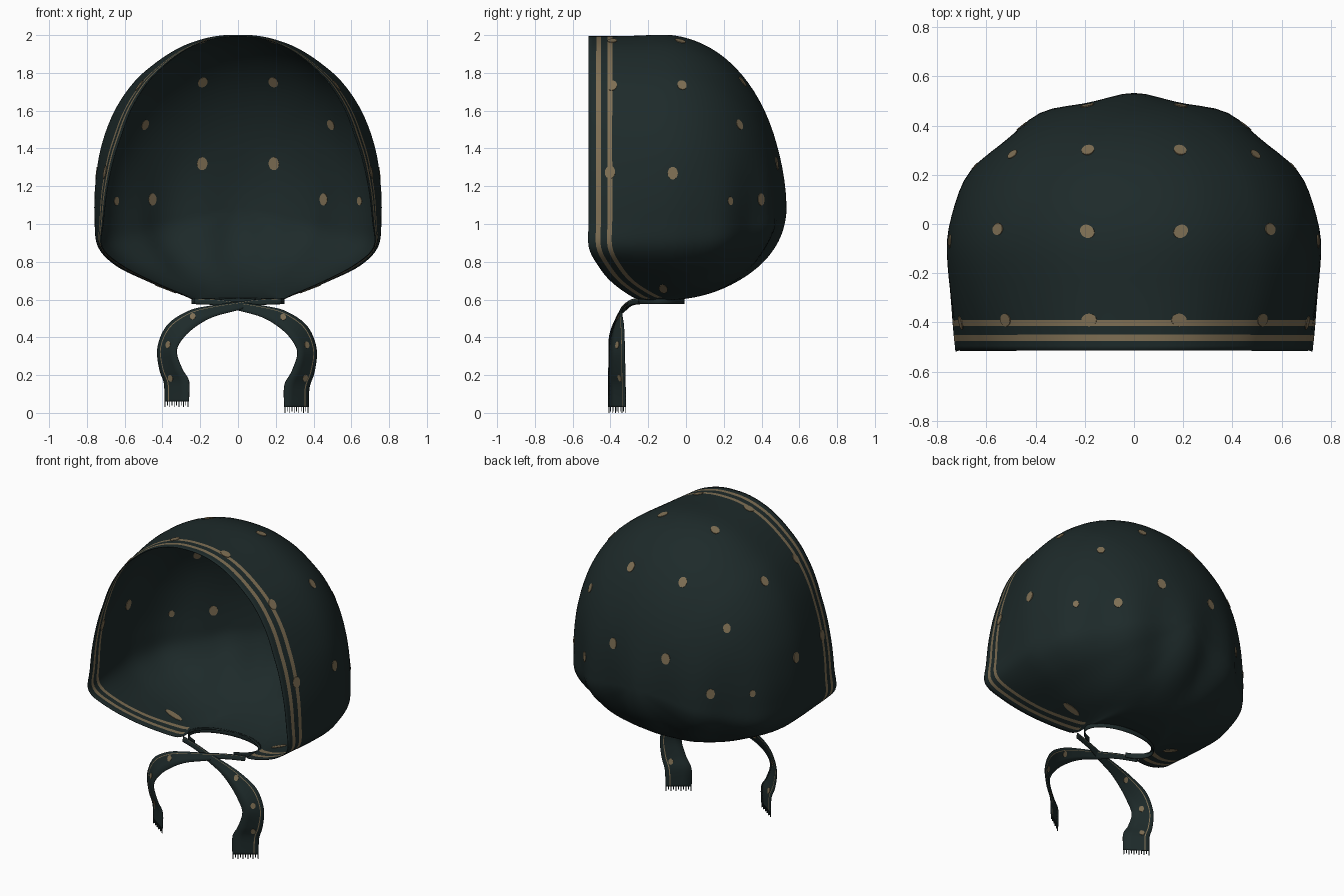
import bpy, bmesh, math
from mathutils import Vector, Matrix
from mathutils.bvhtree import BVHTree

if "Cube" in bpy.data.objects:
    bpy.data.objects.remove(bpy.data.objects["Cube"])


def material(name, rgb):
    m = bpy.data.materials.new(name)
    m.diffuse_color = (*rgb, 1)
    m.use_nodes = True
    m.node_tree.nodes["Principled BSDF"].inputs["Base Color"].default_value = m.diffuse_color
    return m


MATS = [material("dark_teal_cloth", (0.0125, 0.023, 0.023)),
        material("tan_print", (0.21, 0.158, 0.088))]


def finish(bm, name, thickness=0.0):
    bmesh.ops.recalc_face_normals(bm, faces=bm.faces)
    me = bpy.data.meshes.new(name)
    bm.to_mesh(me)
    ob = bpy.data.objects.new(name, me)
    bpy.context.collection.objects.link(ob)
    for m in MATS:
        me.materials.append(m)
    if thickness:
        mod = ob.modifiers.new("cloth_thickness", 'SOLIDIFY')
        mod.thickness, mod.offset = thickness, 0
    tree = BVHTree.FromBMesh(bm)
    bm.free()
    bpy.ops.object.select_all(action='DESELECT')
    ob.select_set(True)
    bpy.context.view_layer.objects.active = ob
    bpy.ops.object.shade_smooth_by_angle(angle=math.radians(50))
    return tree


def spline(pts, n, closed=False):
    """Catmull-Rom curve through tuples of any length."""
    c, out = len(pts), []
    get = (lambda i: pts[i % c]) if closed else (lambda i: pts[min(max(i, 0), c - 1)])
    for i in range(c if closed else c - 1):
        for j in range(n):
            t = j / n
            out.append(tuple(
                0.5 * (2 * b + (d - a) * t + (2 * a - 5 * b + 4 * d - e) * t * t
                       + (3 * b - a - 3 * d + e) * t ** 3)
                for a, b, d, e in zip(get(i - 1), get(i), get(i + 1), get(i + 2))))
    if not closed:
        out.append(tuple(pts[-1]))
    return out


def clamp(v):
    return min(max(v, 0.0), 1.0)


# Hood: front outline as (x, z), open edge at RIM
RIM = -0.515
top = [(0, 1.993), (.1, 1.988), (.2, 1.967), (.31, 1.925), (.43, 1.85), (.55, 1.745),
       (.655, 1.59), (.725, 1.4), (.755, 1.2), (.758, 1.02)]
half = [(x, z, RIM, x, z) for x, z in top]
# lower edge and neck hole as (x, z, y of edge, x and z further back)
half += [(.75, .88, RIM, .74, .88), (.64, .785, -.468, .645, .78),
         (.47, .70, -.40, .49, .703), (.29, .625, -.30, .37, .653),
         (.245, .602, -.235, .27, .625), (.23, .6, -.12, .18, .607),
         (.14, .6, -.045, .09, .601), (0, .6, -.012, 0, .6)]
outline = spline(half + [(-x, z, y, -a, b) for x, z, y, a, b in half[-2:0:-1]], 5, True)
BACK, MID = 0.52, 1.1


def hood_point(col, y):
    x, z, y0, xb, zb = col
    t = clamp((y - y0) / .3)
    t = t * t * (3 - 2 * t)
    x, z = x + (xb - x) * t, z + (zb - z) * t
    u = clamp((y + .1) / (BACK + .1))
    k = math.sqrt(1 - u * u)
    up = clamp((z - MID) / .9)
    # sections shrink towards the back and narrow towards the open edge
    front = clamp((-.1 - y) / .415) ** 1.5
    px = x * k * (1 - front * (.04 + .085 * clamp((z - .87) / .6)))
    pz = MID + (z - MID) * k + .007 * up * math.exp(-((y + .13) / .12) ** 2)
    # soft pleats spreading from the neck
    a = .032 * math.cos(11 * math.atan2(px, y + .13)) * clamp((1.4 - pz) / .5)
    a *= clamp((pz - .6) / .2) * clamp((y + .05) / .4)
    return Vector((px * (1 + a), y * (1 + a), pz))


bm = bmesh.new()
offsets = [0, .02, .04, .065, .10, .125]
STEPS = 26
rings = []
for k in range(len(offsets) + STEPS):
    ring = []
    for col in outline:
        if k < len(offsets):
            y = col[2] + offsets[k]
        else:
            s = (k - len(offsets) + 1) / STEPS
            y = col[2] + .125 + (BACK - col[2] - .125) * math.sin(s * math.pi / 2)
        ring.append(bm.verts.new(hood_point(col, y)))
    rings.append(ring)
n = len(outline)
for k in range(len(rings) - 1):
    for i in range(n):
        j = (i + 1) % n
        f = bm.faces.new((rings[k][i], rings[k][j], rings[k + 1][j], rings[k + 1][i]))
        on_rim = max(outline[i][2], outline[j][2]) < -.25
        f.material_index = 1 if on_rim and k in (2, 4) else 0
bmesh.ops.remove_doubles(bm, verts=bm.verts, dist=0.0005)
hood_tree = finish(bm, "hood", .004)


def ribbon(name, pts, stripe=True):
    """Strip through (centre xyz, half-width xyz) points."""
    bm = bmesh.new()
    cuts = (-1, -.3, .3, .62, .7, 1)
    prev = None
    for p in spline(pts, 6):
        c, w = Vector(p[:3]), Vector(p[3:])
        row = [bm.verts.new(c + w * t) for t in cuts]
        if prev:
            for i in range(len(cuts) - 1):
                f = bm.faces.new((prev[i], prev[i + 1], row[i + 1], row[i]))
                f.material_index = 1 if stripe and i == 3 else 0
        prev = row
    return finish(bm, name, .005)


# Ties: each starts at one corner, crosses under the chin and hangs on the other side
tie = [(-.23, -.24, .592, 0, .004, .016), (-.1, -.28, .585, 0, .006, .016),
       (0, -.31, .565, 0, .01, .022), (.13, -.34, .538, .01, .015, .028),
       (.23, -.36, .50, .025, .02, .037), (.32, -.365, .43, .045, .035, .03),
       (.365, -.365, .33, .05, .04, .01), (.345, -.365, .22, .06, .042, 0),
       (.312, -.365, .14, .066, .044, -.005), (.31, -.365, .03, .064, .045, 0)]
left = [(-x - .015 * i / 9, y - .012 * (1 - i / 9), z + .03 * (i / 9) ** 3, -a, b, c)
        for i, (x, y, z, a, b, c) in enumerate(tie)]
ties = [ribbon("right_tie", tie), ribbon("left_tie", left)]

# Gathered band round the back of the neck hole
band = []
for i in range(19):
    a = math.radians(-55 + 290 * i / 18)
    band.append((.245 * math.cos(a), -.14 + .13 * math.sin(a), .592, 0, 0, .016))
ribbon("neck_band", band, False)

# Fringe under both tie ends
bm = bmesh.new()
for pts in (tie, left):
    c, w = Vector(pts[-1][:3]), Vector(pts[-1][3:])
    for i in range(11):
        length = .03 if i % 2 == 0 else .022
        p = c + w * (-.95 + .19 * i) - Vector((0, 0, length / 2))
        bmesh.ops.create_cube(bm, size=1, matrix=Matrix.Translation(p)
                              @ Matrix.Diagonal((.004, .004, length, 1)))
finish(bm, "tie_fringe")

# Printed dots: thin oval plates set into the cloth, seen on both sides
bm = bmesh.new()


def dot(tree, p, r, stretch=1.25):
    loc, nor, _, _ = tree.find_nearest(Vector(p))
    m = (Matrix.Translation(loc) @ nor.to_track_quat('Z', 'Y').to_matrix().to_4x4()
         @ Matrix.Diagonal((1, stretch, 1, 1)))
    bmesh.ops.create_cone(bm, cap_ends=True, segments=16, radius1=r, radius2=r,
                          depth=.0098, matrix=m)


hood_dots = [(.19, -.03, 1.97, .026), (.56, -.02, 1.74, .025), (.19, .31, 1.76, .026),
             (.5, .29, 1.53, .023), (.19, .48, 1.32, .028), (.76, -.07, 1.27, .027),
             (.45, .39, 1.13, .026), (.62, .21, 1.12, .018), (.18, -.39, 1.96, .026),
             (.52, -.39, 1.73, .026), (.74, -.41, 1.28, .028), (.38, -.12, .665, .023, 2.6)]
for x, *rest in hood_dots:
    for s in (1, -1):
        dot(hood_tree, (s * x, *rest[:2]), *rest[2:])
for x, z in ((.24, .51), (.365, .36), (.365, .18)):
    for s, tree in zip((1, -1), ties):
        dot(tree, (s * x, -.365, z), .015)
for f in bm.faces:
    f.material_index = 1
finish(bm, "printed_dots")
